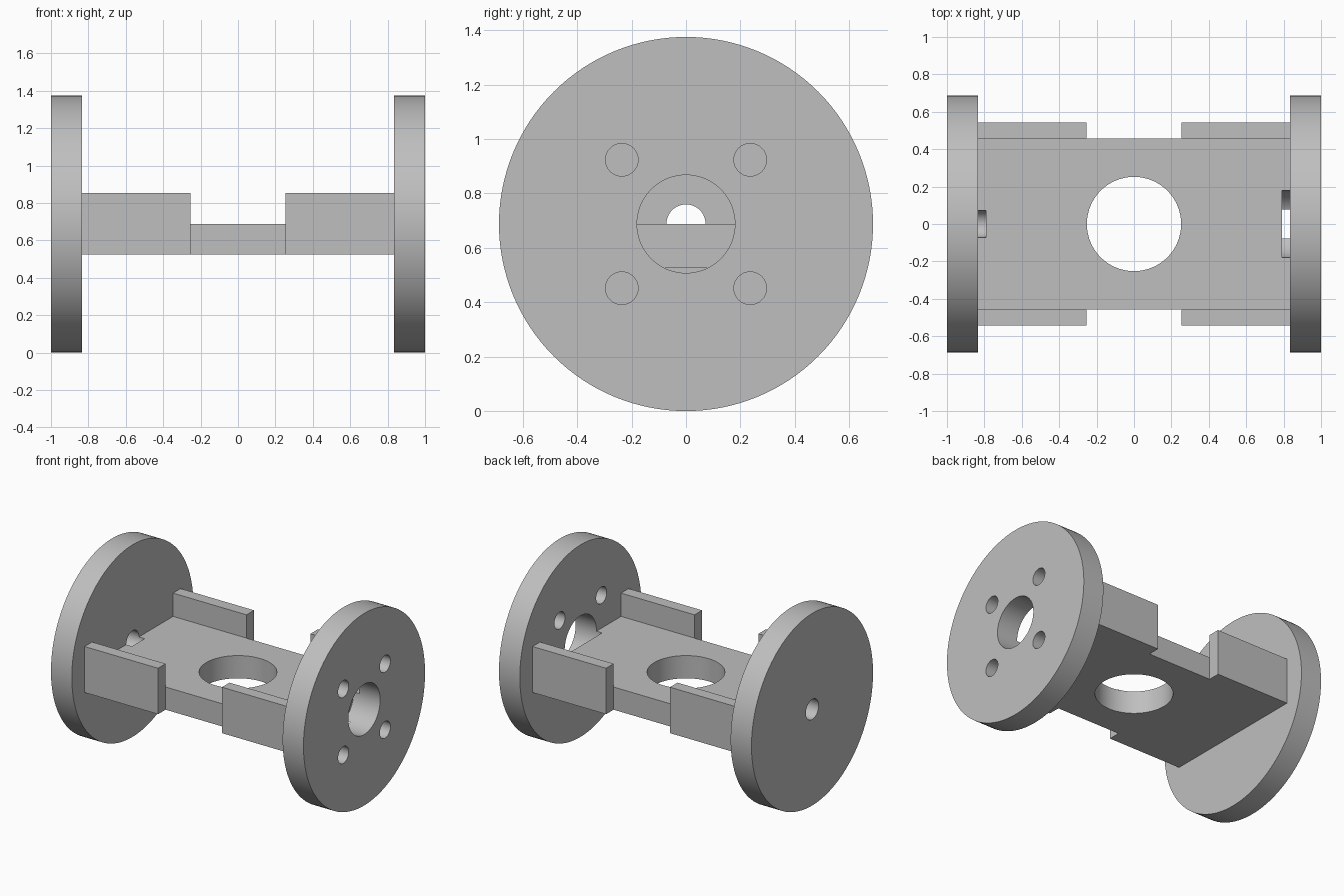
import bpy
import math

if "Cube" in bpy.data.objects:
    bpy.data.objects.remove(bpy.data.objects["Cube"], do_unlink=True)

AXIS = 0.6875      # height of the spool axis
INNER = 0.835      # inner face of each flange

grey = bpy.data.materials.new("plain_grey")
grey.use_nodes = True
grey.diffuse_color = (0.52, 0.52, 0.52, 1)
grey.node_tree.nodes["Principled BSDF"].inputs["Base Color"].default_value = (0.52, 0.52, 0.52, 1)


def box(name, lo, hi):
    centre = [(a + b) / 2 for a, b in zip(lo, hi)]
    bpy.ops.mesh.primitive_cube_add(size=1, location=centre)
    ob = bpy.context.object
    ob.name = name
    ob.scale = [b - a for a, b in zip(lo, hi)]
    bpy.ops.object.transform_apply(location=False, rotation=False, scale=True)
    ob.data.materials.append(grey)
    return ob


def cylinder(name, radius, start, end, y=0, z=AXIS, sides=96):
    """Cylinder along x from start to end."""
    bpy.ops.mesh.primitive_cylinder_add(
        vertices=sides, radius=radius, depth=end - start,
        location=((start + end) / 2, y, z), rotation=(0, math.pi / 2, 0))
    ob = bpy.context.object
    ob.name = name
    ob.data.materials.append(grey)
    return ob


def cut(target, cutters):
    bpy.ops.object.select_all(action="DESELECT")
    target.select_set(True)
    bpy.context.view_layer.objects.active = target
    for cutter in cutters:
        mod = target.modifiers.new("cut", "BOOLEAN")
        mod.operation = "DIFFERENCE"
        mod.solver = "EXACT"
        mod.object = cutter
        bpy.ops.object.modifier_apply(modifier=mod.name)
    bpy.ops.object.shade_smooth_by_angle(angle=math.radians(30))


# Cutters: bores reach slightly into the deck ends
motor_bore = cylinder("motor_bore_cutter", 0.18, 0.79, 1.1)
axle_bore = cylinder("axle_bore_cutter", 0.072, -1.1, -0.79, sides=64)
screw_holes = [cylinder("screw_hole_cutter", 0.06, 0.8, 1.1, y, AXIS + dz, 48)
               for y in (-0.236, 0.236) for dz in (-0.236, 0.236)]
bpy.ops.mesh.primitive_cylinder_add(vertices=96, radius=0.252, depth=1, location=(0, 0, 0.6))
deck_hole = bpy.context.object
deck_hole.name = "deck_hole_cutter"

# Round end flanges
left_flange = cylinder("left_flange", AXIS, INNER, 1, sides=128)
cut(left_flange, [motor_bore] + screw_holes)
right_flange = cylinder("right_flange", AXIS, -1, -INNER, sides=128)
cut(right_flange, [axle_bore])

# Flat deck between the flanges
deck = box("deck", (-INNER, -0.458, 0.525), (INNER, 0.458, AXIS))
cut(deck, [deck_hole, motor_bore, axle_bore])

# Four upright side walls
for side, x0, x1 in (("left", 0.253, INNER), ("right", -INNER, -0.253)):
    box("front_" + side + "_wall", (x0, -0.543, 0.525), (x1, -0.458, 0.854))
    box("back_" + side + "_wall", (x0, 0.458, 0.525), (x1, 0.543, 0.854))

# Remove the helpers
for helper in [motor_bore, axle_bore, deck_hole] + screw_holes:
    bpy.data.objects.remove(helper, do_unlink=True)
